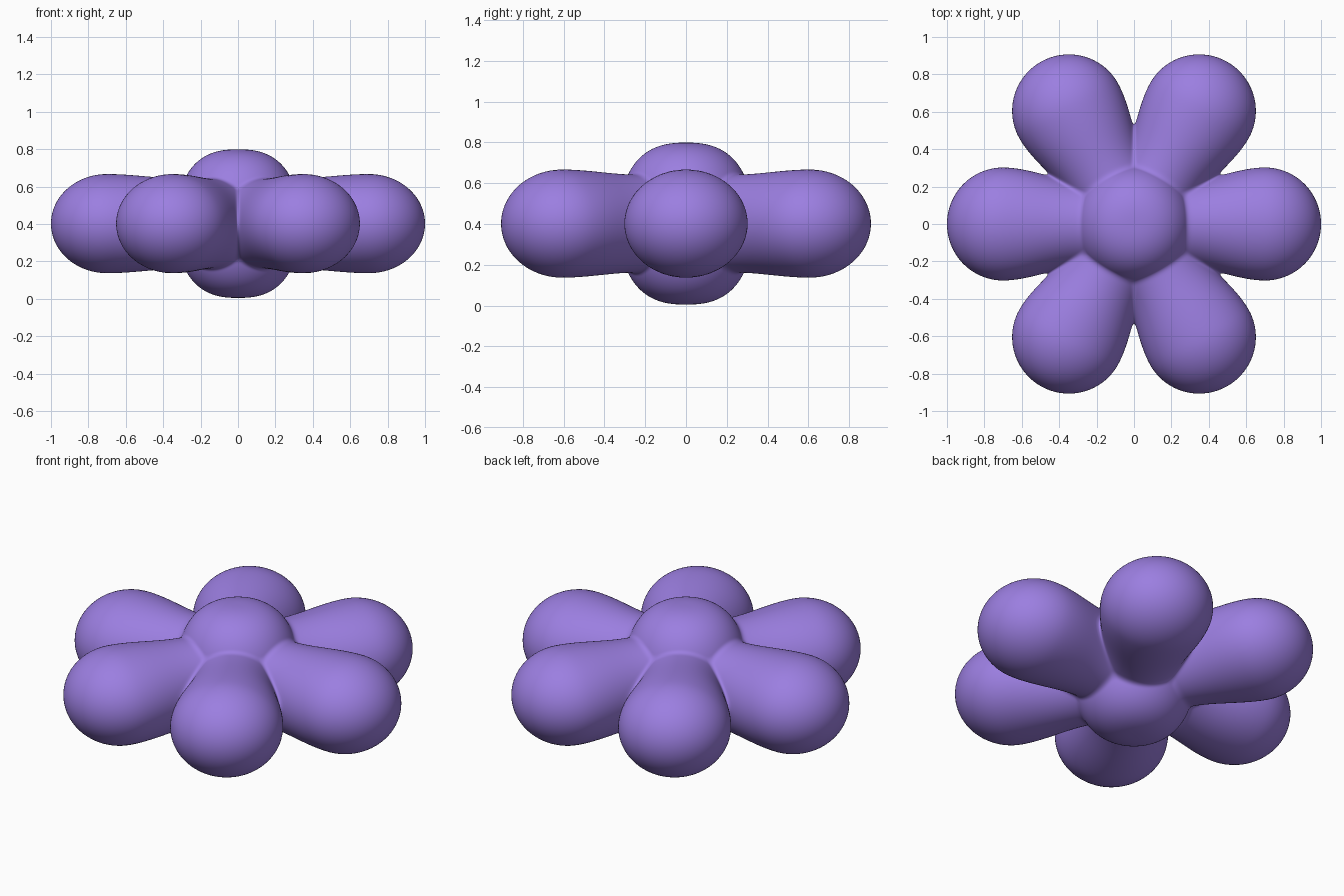
import bpy, bmesh, math
from functools import lru_cache

if "Cube" in bpy.data.objects:
    bpy.data.objects.remove(bpy.data.objects["Cube"])

MID_Z = 0.402          # height of the flower's mid plane
STEP = math.radians(60)


def smooth_min(a, b, k):
    h = max(k - abs(a - b), 0.0) / k
    return min(a, b) - h * h * k / 4


def petal(x, y, z):
    """Implicit petal along +x: slim neck swelling into a rounded bulb."""
    t = min(max((x - 0.28) / 0.42, 0), 1)
    t = t * t * (3 - 2 * t)
    w, h = 0.232 + 0.07 * t, 0.24 + 0.025 * t
    e = (x - 0.7) / 0.3 if x > 0.7 else min(x, 0) / 0.24
    return math.sqrt(e * e + (y / w) ** 2 + (z / h) ** 2) - 1


def hub(r, z):
    """Implicit flat-topped central button."""
    return ((r / 0.325) ** 2.5 + (z / 0.397) ** 2.5) ** 0.4 - 1


def field(x, y, z):
    c, s = math.cos(STEP), math.sin(STEP)
    d = smooth_min(petal(x, y, z), petal(x * c + y * s, y * c - x * s, z), 0.1)
    return smooth_min(d, hub(math.hypot(x, y), z), 0.07)


@lru_cache(maxsize=None)
def surface_radius(angle, elevation):
    """Distance from the centre to the surface in one direction."""
    dx = math.cos(elevation) * math.cos(angle)
    dy = math.cos(elevation) * math.sin(angle)
    dz = math.sin(elevation)
    lo, hi = 0.1, 1.2
    for _ in range(22):
        m = (lo + hi) / 2
        if field(dx * m, dy * m, dz * m) < 0:
            lo = m
        else:
            hi = m
    return lo


# Six-petalled blob: a dense sphere pushed out to the blended surface
bm = bmesh.new()
bmesh.ops.create_uvsphere(bm, u_segments=480, v_segments=180, radius=1)
for v in bm.verts:
    x, y, z = v.co
    a = math.atan2(y, x)
    a = abs(a - STEP * round(a / STEP))      # fold into one half petal
    e = abs(math.atan2(z, math.hypot(x, y)))
    v.co *= surface_radius(round(a, 4), round(e, 4))
    v.co.z += MID_Z
for f in bm.faces:
    f.smooth = True
mesh = bpy.data.meshes.new("flower_blob")
bm.to_mesh(mesh)
bm.free()
flower = bpy.data.objects.new("flower_blob", mesh)
bpy.context.collection.objects.link(flower)

# Violet colour
violet = bpy.data.materials.new("violet")
violet.diffuse_color = (0.33, 0.21, 0.75, 1)
violet.use_nodes = True
violet.node_tree.nodes["Principled BSDF"].inputs["Base Color"].default_value = violet.diffuse_color
mesh.materials.append(violet)
